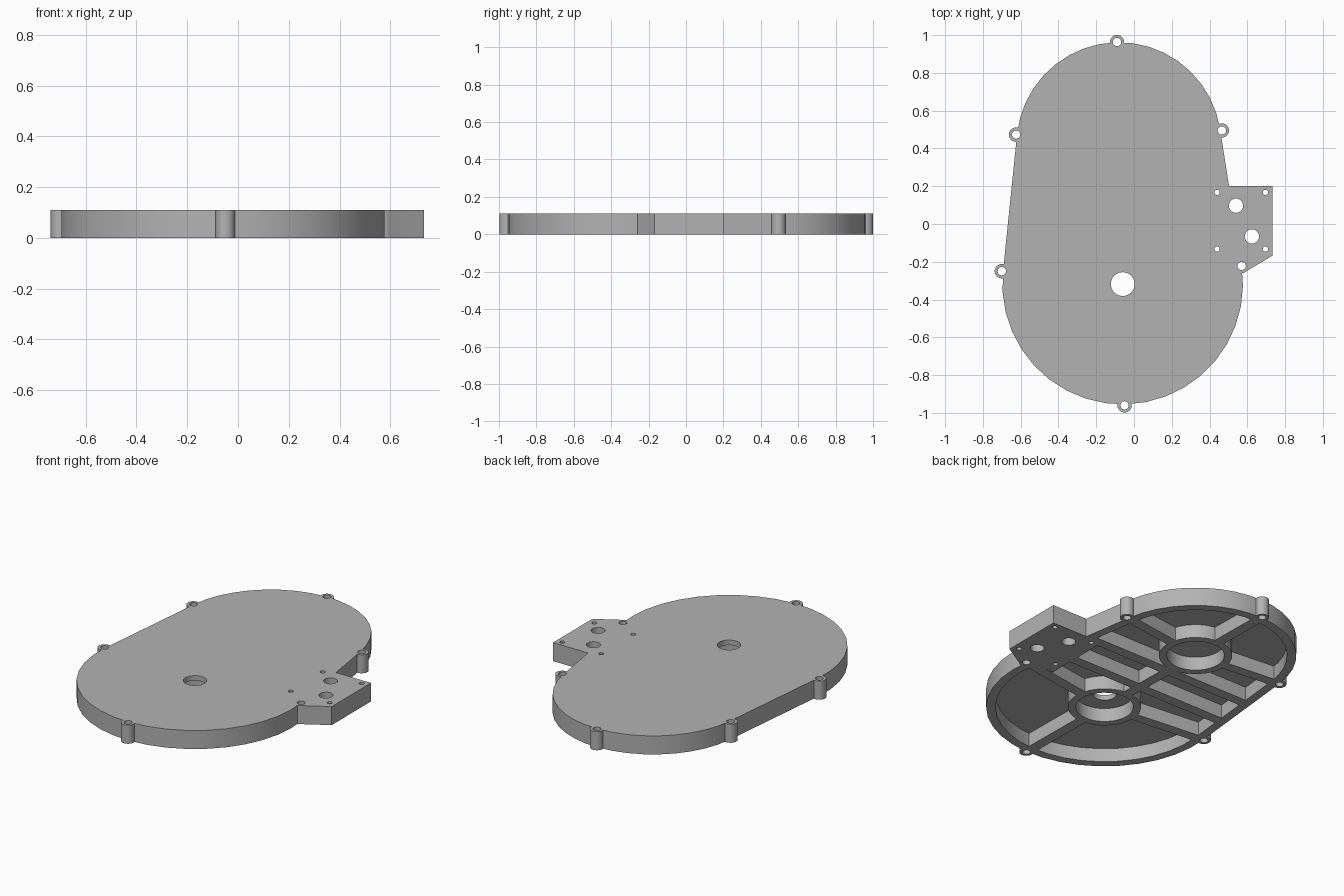
import bpy, bmesh, math
from mathutils import Vector

if "Cube" in bpy.data.objects:
    bpy.data.objects.remove(bpy.data.objects["Cube"], do_unlink=True)

HEIGHT, FLOOR = 0.11, 0.08
LOW, LOW_R = Vector((-0.06, -0.318)), 0.637
TOP, TOP_R = Vector((-0.08, 0.42)), 0.542
BOSSES = [Vector(p) for p in ((-0.09, 0.963), (0.465, 0.495), (-0.624, 0.473),
                              (-0.7, -0.25), (-0.05, -0.96), (0.57, -0.222))]

metal = bpy.data.materials.new("plain_grey")
metal.use_nodes = True
grey = (0.45, 0.45, 0.45, 1)
metal.diffuse_color = grey
metal.node_tree.nodes["Principled BSDF"].inputs["Base Color"].default_value = grey


def prism(name, points, z0, z1):
    """Upright solid on a counter-clockwise outline."""
    bm = bmesh.new()
    base = bm.faces.new([bm.verts.new((p[0], p[1], z0)) for p in points])
    made = bmesh.ops.extrude_face_region(bm, geom=[base])["geom"]
    bmesh.ops.translate(bm, vec=(0, 0, z1 - z0),
                        verts=[g for g in made if isinstance(g, bmesh.types.BMVert)])
    bmesh.ops.recalc_face_normals(bm, faces=bm.faces)
    mesh = bpy.data.meshes.new(name)
    bm.to_mesh(mesh)
    bm.free()
    mesh.materials.append(metal)
    obj = bpy.data.objects.new(name, mesh)
    bpy.context.collection.objects.link(obj)
    return obj


def arc(center, radius, start, end, steps):
    return [(center.x + radius * math.cos(a), center.y + radius * math.sin(a))
            for a in (start + (end - start) * i / steps for i in range(steps + 1))]


def disc(name, center, radius, z0, z1, sides=32):
    return prism(name, arc(center, radius, 0, math.tau, sides)[:-1], z0, z1)


def housing_outline(inset):
    """Two circles of different size joined by tangents."""
    axis = TOP - LOW
    tilt = math.atan2(axis.y, axis.x)
    half = math.acos((TOP_R - LOW_R) / axis.length)
    half = math.pi - half
    return (arc(TOP, TOP_R - inset, tilt - half, tilt + half, 18)
            + arc(LOW, LOW_R - inset, tilt + half, tilt - half + math.tau, 20))


def bar(name, a, b, width, z0, z1):
    side = (b - a).normalized().orthogonal() * width / 2
    return prism(name, [a - side, b - side, b + side, a + side], z0, z1)


def combine(target, tool, operation):
    mod = target.modifiers.new("cut", "BOOLEAN")
    mod.operation, mod.solver, mod.object = operation, "EXACT", tool
    bpy.context.view_layer.update()
    bpy.context.view_layer.objects.active = target
    bpy.ops.object.modifier_apply(modifier=mod.name)
    bpy.data.objects.remove(tool, do_unlink=True)


# Housing, side mounting flange and screw bosses
cover = prism("gearbox_cover", housing_outline(0), 0, HEIGHT)
flange = prism("mounting_flange", [(0.3, 0.2), (0.3, -0.25), (0.595, -0.25),
                                   (0.733, -0.168), (0.733, 0.2)], 0, HEIGHT)
combine(cover, flange, "UNION")
for spot in BOSSES:
    combine(cover, disc("screw_boss", spot, 0.038, 0, HEIGHT, 24), "UNION")

# Hollow underside: a pocket shape with ribs, rings and solid areas left standing
pocket = prism("pocket", housing_outline(0.05), -0.05, FLOOR)
keep = (-0.2, 0.3)
ribs = [(TOP, BOSSES[0]), (TOP, BOSSES[1]), (TOP, BOSSES[2]),
        (LOW, BOSSES[3]), (LOW, BOSSES[4]), (LOW, BOSSES[5]), (LOW, TOP)]
ribs += [(Vector((-1, y)), Vector((1, y))) for y in (0.195, -0.035)]
for a, b in ribs:
    combine(pocket, bar("rib", a, b, 0.062, *keep), "DIFFERENCE")
for center in (LOW, TOP):
    combine(pocket, disc("bearing_ring", center, 0.197, *keep), "DIFFERENCE")
for spot in BOSSES:
    combine(pocket, disc("boss_wall", spot, 0.055, *keep, 24), "DIFFERENCE")
combine(pocket, bar("flange_pad", Vector((0.65, -0.21)), Vector((0.65, 0.215)), 0.51, *keep),
        "DIFFERENCE")
combine(cover, pocket, "DIFFERENCE")

# Bearing seats and shaft hole
for center in (LOW, TOP):
    combine(cover, disc("bearing_seat", center, 0.155, -0.05, FLOOR), "DIFFERENCE")
combine(cover, disc("shaft_hole", LOW, 0.063, -0.05, 0.2), "DIFFERENCE")

# Screw holes, flange corner holes and the two larger flange holes
holes = [(spot, 0.022) for spot in BOSSES]
holes += [(Vector((x, y)), 0.014) for x in (0.44, 0.696) for y in (0.167, -0.133)]
holes += [(Vector((0.54, 0.097)), 0.038), (Vector((0.624, -0.066)), 0.038)]
for spot, radius in holes:
    combine(cover, disc("hole", spot, radius, -0.05, 0.2, 20), "DIFFERENCE")

# Smooth curved walls with crisp edges
bpy.ops.object.select_all(action="DESELECT")
cover.select_set(True)
bpy.context.view_layer.objects.active = cover
bpy.ops.object.shade_smooth_by_angle(angle=math.radians(30))
